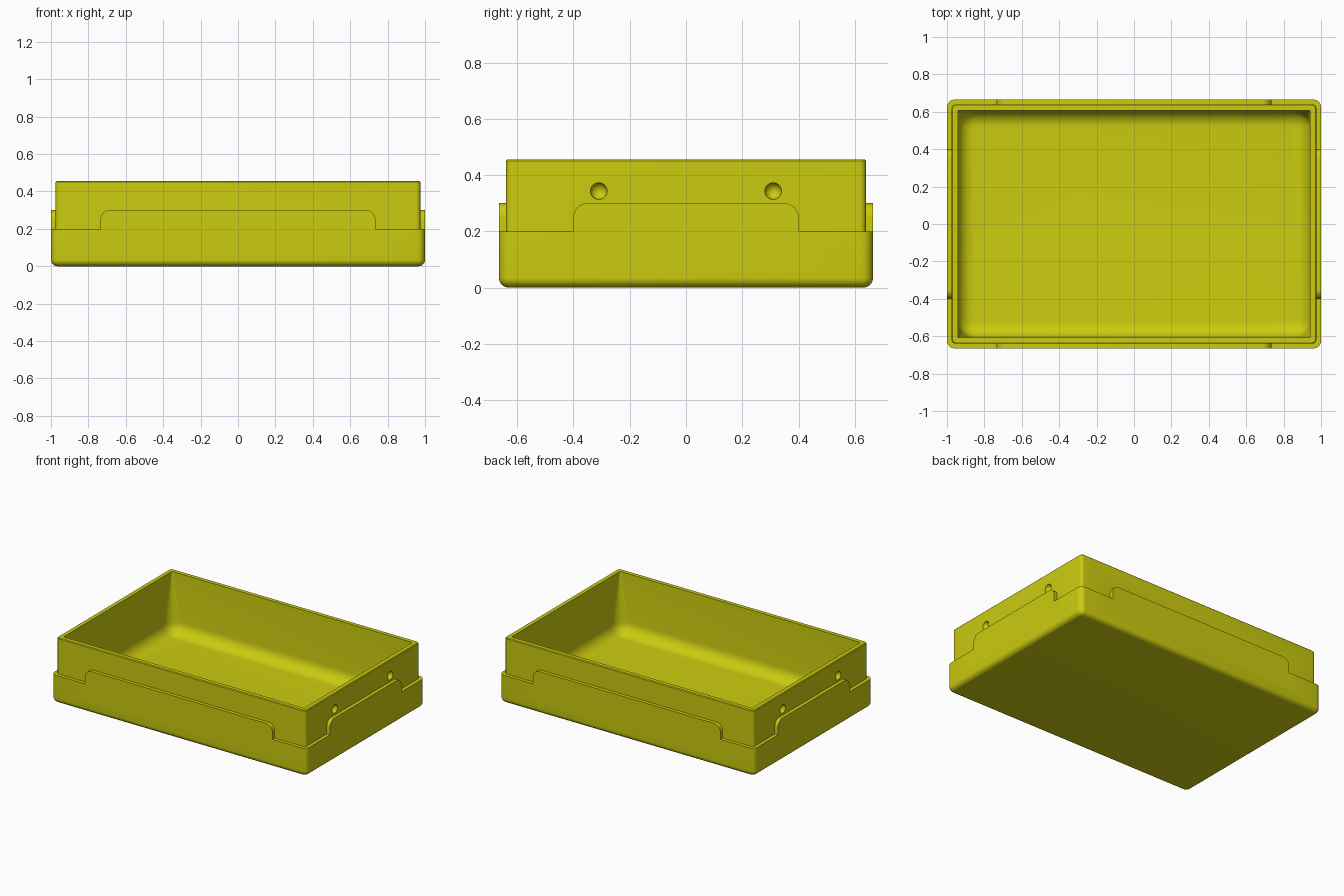
import bpy, bmesh, math
from mathutils import Matrix

if "Cube" in bpy.data.objects:
    bpy.data.objects.remove(bpy.data.objects["Cube"])

HX, HY = 1.0, 0.665        # base half sizes
UX, UY = 0.975, 0.64       # upper body half sizes
CX, CY = 0.942, 0.607      # cavity half sizes
STEP, PANEL_TOP, TOP, FLOOR = 0.2, 0.3, 0.455, 0.03

yellow = bpy.data.materials.new("yellow plastic")
yellow.diffuse_color = (0.6, 0.6, 0.005, 1)
yellow.use_nodes = True
yellow.node_tree.nodes["Principled BSDF"].inputs["Base Color"].default_value = yellow.diffuse_color


def finish(name, bm):
    bmesh.ops.recalc_face_normals(bm, faces=bm.faces)
    me = bpy.data.meshes.new(name)
    bm.to_mesh(me)
    bm.free()
    me.materials.append(yellow)
    ob = bpy.data.objects.new(name, me)
    bpy.context.collection.objects.link(ob)
    return ob


def ring(bm, hx, hy, r, z, n=6):
    """Rounded rectangle loop."""
    out = []
    for q, (sx, sy) in enumerate([(1, 1), (-1, 1), (-1, -1), (1, -1)]):
        for i in range(n + 1):
            a = (q + i / n) * math.pi / 2
            out.append(bm.verts.new((round(sx * (hx - r) + r * math.cos(a), 5),
                                     round(sy * (hy - r) + r * math.sin(a), 5), z)))
    return out


def loft(name, sections):
    bm = bmesh.new()
    rings = [ring(bm, *s) for s in sections]
    for a, b in zip(rings, rings[1:]):
        for i in range(len(a)):
            j = (i + 1) % len(a)
            bm.faces.new((a[i], a[j], b[j], b[i]))
    bm.faces.new(rings[0])
    bm.faces.new(rings[-1])
    return finish(name, bm)


def panel(name, half, r, place):
    """Raised side panel with rounded upper corners; place maps (u, depth, z)."""
    prof = [(-half, 0.1), (half, 0.1)]
    for k in range(17):
        a = math.pi * k / 16
        s = 1 if k < 8 else -1
        if k == 8:
            prof.append((half - r, PANEL_TOP))
        prof.append((s * (half - r) + r * math.cos(a), PANEL_TOP - r + r * math.sin(a)))
    bm = bmesh.new()
    loops = [[bm.verts.new(place(u, d, z)) for u, z in prof] for d in (0.0, 0.04)]
    n = len(prof)
    for i in range(n):
        j = (i + 1) % n
        bm.faces.new((loops[0][i], loops[0][j], loops[1][j], loops[1][i]))
    bm.faces.new(loops[0])
    bm.faces.new(loops[1])
    return finish(name, bm)


def combine(target, tool, op):
    m = target.modifiers.new(op, 'BOOLEAN')
    m.operation, m.solver, m.object = op, 'EXACT', tool
    bpy.context.view_layer.objects.active = target
    bpy.ops.object.modifier_apply(modifier=m.name)
    bpy.data.objects.remove(tool)


# Tray shell: rounded bottom, stepped wall, rim, then the cavity down to its floor
R, F = 0.035, 0.085
arc = [i / 8 * math.pi / 2 for i in range(9)]
sections = []
for a in arc:
    inset = R * (1 - math.sin(a))
    sections.append((HX - inset, HY - inset, 0.04 - inset * 0.9, R * (1 - math.cos(a))))
sections += [(HX, HY, 0.04, STEP), (UX, UY, 0.022, STEP), (UX, UY, 0.022, TOP - 0.005),
             (UX - 0.005, UY - 0.005, 0.017, TOP), (CX, CY, 0.006, TOP)]
for a in arc:
    inset = F * (1 - math.cos(a))
    sections.append((CX - inset, CY - inset, 0.09 - inset * 0.9,
                     FLOOR + F * (1 - math.sin(a))))
tray = loft("tray", sections)

# Raised panels on the four sides
for s in (1, -1):
    combine(tray, panel("long_panel", 0.735, 0.05,
                        lambda u, d, z: (u, s * round(HY - d, 5), z)), 'UNION')
    combine(tray, panel("end_panel", 0.4, 0.05,
                        lambda u, d, z: (s * round(HX - d, 5), u, z)), 'UNION')

# Round dimples on both ends
for sx in (1, -1):
    for sy in (1, -1):
        bm = bmesh.new()
        bmesh.ops.create_uvsphere(bm, u_segments=24, v_segments=16, radius=0.03,
                                  matrix=Matrix.Translation((sx * 0.977, sy * 0.31, 0.343))
                                  @ Matrix.Rotation(math.pi / 2, 4, 'Y'))
        combine(tray, finish("dimple", bm), 'DIFFERENCE')

bpy.ops.object.select_all(action='DESELECT')
tray.select_set(True)
bpy.context.view_layer.objects.active = tray
bpy.ops.object.shade_smooth_by_angle(angle=math.radians(30))
